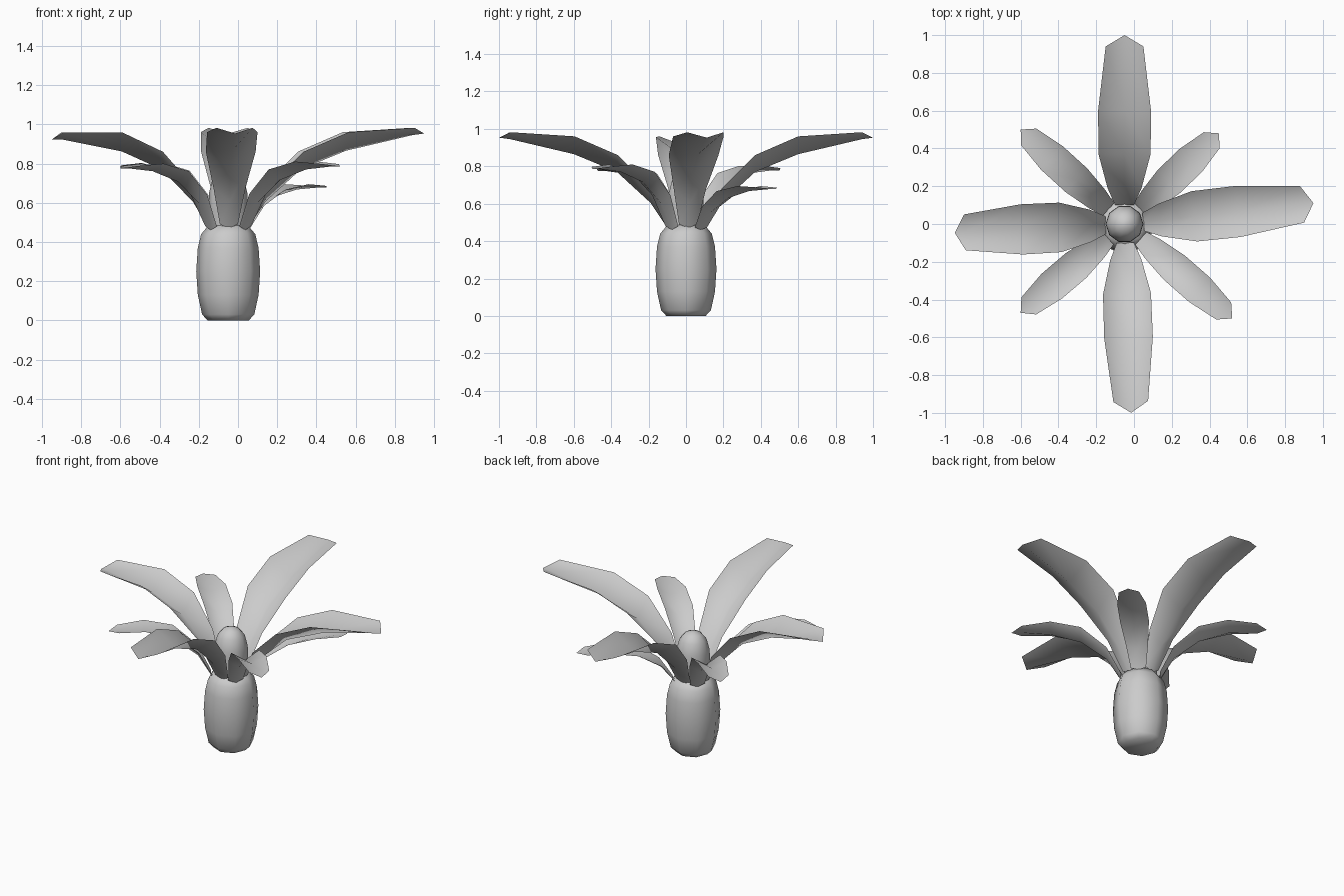
import bpy, bmesh
from math import sin, cos, pi, radians, atan2, hypot

if "Cube" in bpy.data.objects:
    bpy.data.objects.remove(bpy.data.objects["Cube"])

CX = -0.05  # plant axis


def finish(bm, name, angle=60):
    me = bpy.data.meshes.new(name)
    bm.to_mesh(me)
    bm.free()
    ob = bpy.data.objects.new(name, me)
    bpy.context.collection.objects.link(ob)
    bpy.context.view_layer.objects.active = ob
    ob.select_set(True)
    bpy.ops.object.shade_smooth_by_angle(angle=radians(angle))
    ob.select_set(False)


def lathe(name, profile, sides, angle=50):
    bm = bmesh.new()
    rings = [[bm.verts.new((CX + r * cos(2 * pi * i / sides), r * sin(2 * pi * i / sides), z))
              for i in range(sides)] for r, z in profile]
    for a, b in zip(rings, rings[1:]):
        for i in range(sides):
            j = (i + 1) % sides
            bm.faces.new((a[i], a[j], b[j], b[i]))
    bm.faces.new(rings[0][::-1])
    bm.faces.new(rings[-1])
    finish(bm, name, angle)


def leaf(name, sections, angle, length, width=1.0, rise=1.0, droop=0.0):
    """V-folded blade; sections = (distance, rib height, half width, edge lift), last one is the tip."""
    bm = bmesh.new()
    ca, sa = cos(angle), sin(angle)
    r0, z0, r1 = sections[0][0], sections[0][1], sections[-1][0]
    s = (length - r0) / (r1 - r0)

    def vert(r, v, z):
        z = z0 + (z - z0) * rise - droop * ((r - r0) / (r1 - r0)) ** 4
        r = r0 + (r - r0) * s
        return bm.verts.new((CX + r * ca - v * sa, r * sa + v * ca, z))

    rows = []
    for r, z, w, lift in sections[:-1]:
        w *= width
        rows.append([vert(r, -w, z + lift), vert(r, 0, z), vert(r, w, z + lift)])
    for a, b in zip(rows, rows[1:]):
        for i in (0, 1):
            bm.faces.new((a[i], b[i], b[i + 1], a[i + 1]))
    tip = vert(r1, 0, sections[-1][1])
    for i in (0, 1):
        bm.faces.new((rows[-1][i], tip, rows[-1][i + 1]))
    finish(bm, name, 80)


# Barrel-shaped trunk and the bud at its top
lathe("trunk", [(.105, 0), (.133, .03), (.155, .13), (.163, .25), (.155, .37), (.138, .44), (.1, .485)], 8, 60)
lathe("bud", [(.095, .46), (.1, .57), (.098, .65), (.08, .72), (.05, .755), (.015, .77)], 10)

# Large upper leaves
BIG = [(.1, .47, .05, .02), (.19, .605, .09, .075), (.37, .77, .138, .09),
       (.6, .865, .14, .095), (.94, .945, .1, .037), (1.0, .953, 0, 0)]
leaf("back_leaf", BIG, radians(90), 1.0)
leaf("front_leaf", BIG, radians(-88), 1.0, .92)
leaf("right_leaf", BIG, radians(6.3), 1.006, .97, 1.0)
leaf("left_leaf", BIG, radians(183), .9, .95, 1.0, .03)

# Small diagonal leaves, placed by their tips
SMALL = [(.115, .46, .045, .02), (.2, .6, .065, .045), (.35, .715, .085, .055),
         (.53, .77, .085, .04), (.70, .785, .06, .012), (.76, .785, 0, 0)]
for name, x, y, rise in (("front_right_leaf", .52, -.5, 1.0), ("back_right_leaf", .45, .48, .67),
                         ("front_left_leaf", -.6, -.47, .97), ("back_left_leaf", -.6, .5, .98)):
    leaf(name, SMALL, atan2(y, x - CX), hypot(x - CX, y), 1.0, rise)
